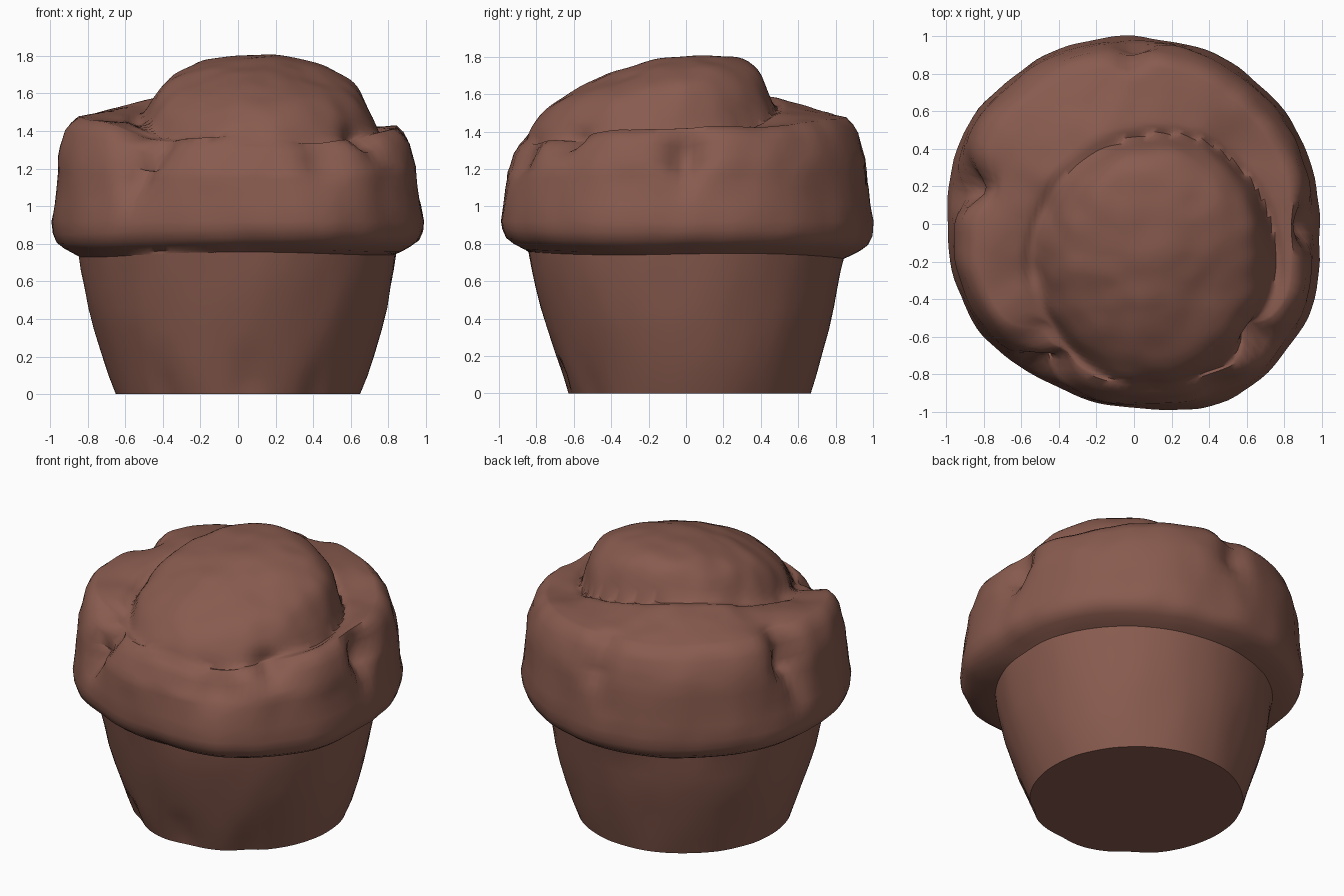
import bpy, bmesh, math
from mathutils import Vector, noise

if "Cube" in bpy.data.objects:
    bpy.data.objects.remove(bpy.data.objects["Cube"])

N = 128  # segments around
brown = bpy.data.materials.new("chocolate brown")
brown.diffuse_color = (0.25, 0.105, 0.077, 1)
brown.use_nodes = True
brown.node_tree.nodes["Principled BSDF"].inputs["Base Color"].default_value = brown.diffuse_color

# Values every 30 degrees, counter-clockwise from +x
RIM = [.985, 1.0, 1.0, 1.0, 1.02, 1.03, .99, 1.01, .955, .985, 1.065, 1.05]
SHOULDER = [1.42, 1.43, 1.46, 1.47, 1.48, 1.49, 1.48, 1.45, 1.36, 1.36, 1.34, 1.40]

# Dents: x, y, z, radius, depth
DENTS = [(-.96, .22, 1.30, .12, .16), (-.85, .21, 1.45, .11, .10),
         (-.97, .17, 1.12, .09, .07), (.95, .0, 1.30, .10, .13),
         (.98, .0, 1.17, .06, .05), (0, .98, 1.27, .09, .06),
         (-.02, .88, 1.44, .08, .05), (-.57, -.78, 1.10, .07, .06),
         (-.52, -.75, 1.21, .09, .11), (-.42, -.76, 1.33, .08, .08),
         (-.52, -.62, 1.42, .10, .09), (.45, -.88, 1.24, .12, .06),
         (.68, -.62, 1.36, .09, .10), (.05, -.68, .08, .09, .03),
         (-.42, -.55, .04, .10, .03), (.42, -.52, .04, .10, .03)]


def around(table, a):
    f = (a / (2 * math.pi) * 12) % 12
    i = int(f)
    t = f - i
    t = t * t * (3 - 2 * t)
    return table[i % 12] * (1 - t) + table[(i + 1) % 12] * t


def lump(p):
    """Uneven surface and dents, pushed towards the axis."""
    p = Vector(p)
    out = Vector((p.x, p.y, 0))
    if out.length > 0:
        out.normalize()
    amp = .014 if p.z > .8 else .008
    n = noise.noise(p * 3.1) * amp + noise.noise(p * 6.5) * amp * .6
    push = 0
    for x, y, z, r, d in DENTS:
        q = (p - Vector((x, y, z))).length_squared / (r * r)
        push += d * math.exp(-q)
    move = out * (n - push)
    if p.z > 1.2:
        move.z += n - push * .35
    return p + move


def loft(name, rings, cap):
    bm = bmesh.new()
    loops = [[bm.verts.new(p) for p in ring] for ring in rings]
    for a, b in zip(loops, loops[1:]):
        for i in range(N):
            j = (i + 1) % N
            bm.faces.new((a[i], a[j], b[j], b[i]))
    if cap == "bottom":
        bm.faces.new(loops[0][::-1])
    else:
        bm.faces.new(loops[-1])
    me = bpy.data.meshes.new(name)
    bm.to_mesh(me)
    bm.free()
    me.materials.append(brown)
    ob = bpy.data.objects.new(name, me)
    bpy.context.collection.objects.link(ob)
    bpy.ops.object.select_all(action='DESELECT')
    ob.select_set(True)
    bpy.context.view_layer.objects.active = ob
    bpy.ops.object.shade_smooth_by_angle(angle=math.radians(50))
    return ob


ANG = [2 * math.pi * i / N for i in range(N)]


def lip_z(a):
    return .012 * math.sin(a + 2.6) + .008 * math.sin(3 * a)


# Cup: tapered lower body
cup = []
for r, z in [(.65, 0), (.685, .1), (.722, .22), (.757, .34), (.79, .46),
             (.812, .57), (.83, .66), (.843, .74)]:
    ring = []
    for a in ANG:
        rr = r * (1 + .010 * math.cos(2 * a) * math.sin(math.pi * z / .75))
        x, y = rr * math.cos(a), rr * math.sin(a) + .02 * (1 - z / .75)
        p = lump((x, y, z + (lip_z(a) if z > .7 else 0)))
        if z == 0:
            p.z = 0
        ring.append(p)
    cup.append(ring)
loft("muffin_cup", cup, "bottom")

# Top: overhanging lip and side of the crust
SIDE = [(.84, .737, 0), (.88, .755, 0), (.93, .782, 0), (.97, .812, 0),
        (.99, .86, 0), (.997, .92, 0), (.985, 1.01, 0), (.977, 1.10, 0),
        (.972, .35, 1), (.968, .65, 1), (.955, .85, 1)]
SHO = [(.93, -.075), (.90, -.035), (.86, 0)]
raw = []
for r, z, up in SIDE:
    ring = []
    for a in ANG:
        s = around(SHOULDER, a) - .13
        k = around(RIM, a) if r > .85 else 1
        zz = 1.10 + (s - 1.10) * z if up else z + lip_z(a) * (z < .9)
        ring.append((r * k * math.cos(a), r * k * math.sin(a), zz))
    raw.append(ring)
for r, dz in SHO:
    raw.append([(r * around(RIM, a) * math.cos(a), r * around(RIM, a) * math.sin(a),
                 around(SHOULDER, a) + dz) for a in ANG])


def top_height(x, y):
    """Soft maximum of the torn crust and the risen, tilted dome."""
    a = math.atan2(y, x)
    rho = math.hypot(x, y) / around(RIM, a)
    u = (x - .12) / (.66 if x < .12 else .63)
    v = (y + .2) / (.70 if y < -.2 else .65)
    d = math.hypot(u, v)
    crust = around(SHOULDER, a) + .27 * max(0, math.cos(a - 2.1)) * (.86 - rho)
    back = max(0, min(1, (y + .55) / .3))
    crust -= .03 * back * math.exp(-((d - 1.02) / .05) ** 2)
    dome = (1.77 + .25 * (y + .2) - .15 * v * v - .19 * u * u
            - .2 * min(d, 2) ** 9)
    k = .05 * (1 - back) + .015
    h = max(0, min(1, .5 + .5 * (dome - crust) / k))
    blend = crust * (1 - h) + dome * h
    return blend + k * h * (1 - h) * min(1, max(0, (.86 - rho) / .1))


# Top surface rings shrink towards the dome centre
M = 40
edge = raw[-1]
for k in range(1, M):
    t = 1 - k / M
    ring = []
    for x, y, z in edge:
        px, py = .12 + (x - .12) * t, -.2 + (y + .2) * t
        ring.append((px, py, top_height(px, py)))
    raw.append(ring)
loft("muffin_top", [[lump(p) for p in ring] for ring in raw], "top")
